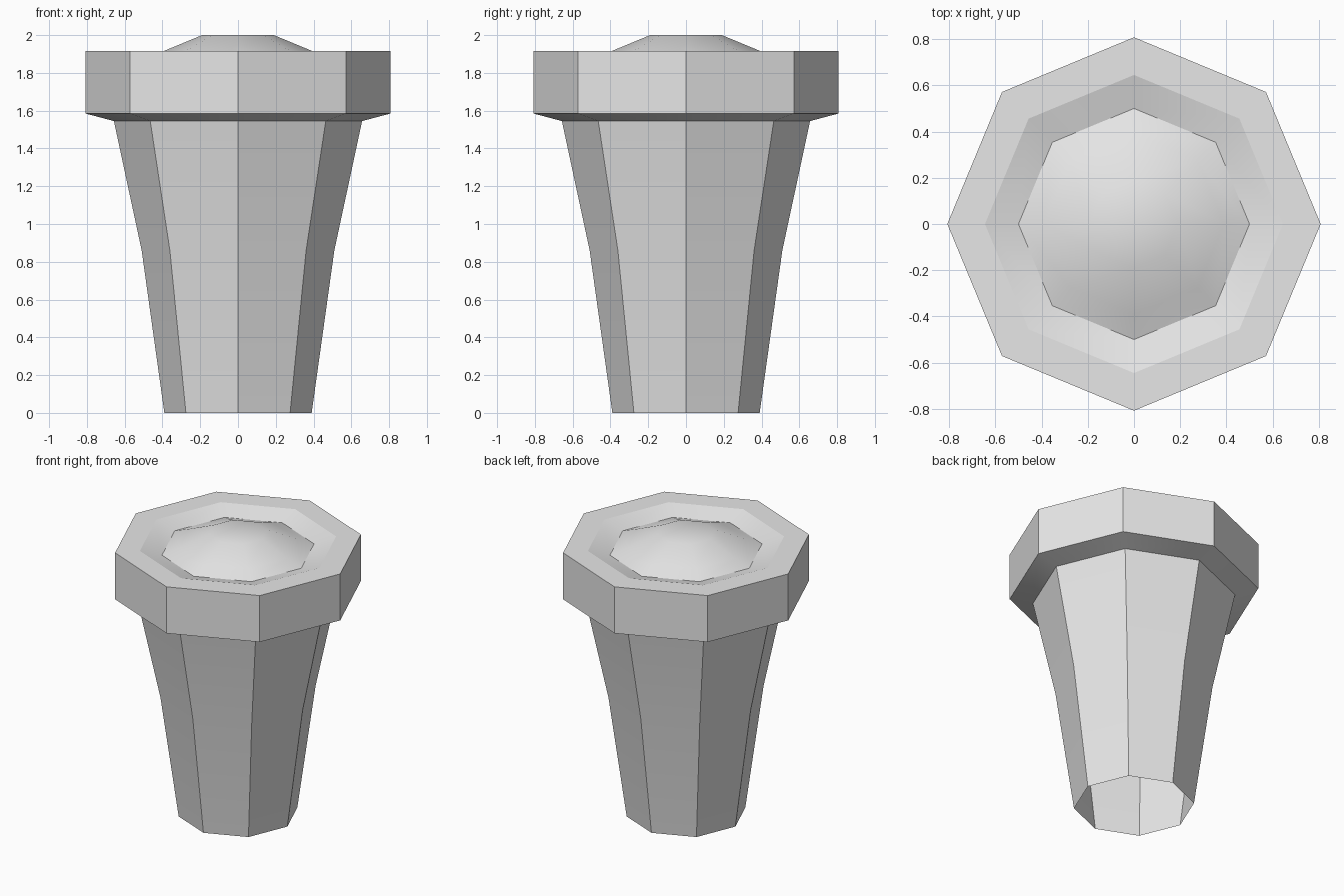
import bpy
import bmesh
from math import cos, sin, radians, tau

SIDES = 8

cube = bpy.data.objects.get("Cube")
if cube:
    bpy.data.objects.remove(cube, do_unlink=True)

grey = bpy.data.materials.new("plain_grey")
grey.use_nodes = True
colour = (0.8, 0.8, 0.8, 1.0)
grey.diffuse_color = colour
grey.node_tree.nodes["Principled BSDF"].inputs["Base Color"].default_value = colour


def turned_part(name, profile, capped=False):
    """Sweep (radius, height) points, listed from outside/bottom up, into an octagonal shell."""
    bm = bmesh.new()
    rings = [[bm.verts.new((r * cos(tau * i / SIDES), r * sin(tau * i / SIDES), z))
              for i in range(SIDES)] for r, z in profile]
    for low, high in zip(rings, rings[1:]):
        for i in range(SIDES):
            j = (i + 1) % SIDES
            bm.faces.new((low[i], low[j], high[j], high[i]))
    if capped:
        # Fan the cap around a centre point
        centre = bm.verts.new((0, 0, profile[-1][1]))
        for i in range(SIDES):
            bm.faces.new((rings[-1][i], rings[-1][(i + 1) % SIDES], centre))
    mesh = bpy.data.meshes.new(name)
    bm.to_mesh(mesh)
    bm.free()
    mesh.materials.append(grey)
    obj = bpy.data.objects.new(name, mesh)
    bpy.context.collection.objects.link(obj)
    bpy.ops.object.select_all(action='DESELECT')
    obj.select_set(True)
    bpy.context.view_layer.objects.active = obj
    bpy.ops.object.shade_smooth_by_angle(angle=radians(35))
    return obj


# Tapered hollow shaft, open at the bottom
turned_part("shaft", [(0.39, 0), (0.51, 0.86), (0.657, 1.545)])

# Collar: sloped underside, upright band and flat rim
turned_part("collar", [(0.657, 1.545), (0.808, 1.585), (0.808, 1.917), (0.645, 1.917)])

# Shallow moat rising to a low flat-topped mound
turned_part("mound", [(0.645, 1.917), (0.5, 1.875), (0.39, 1.917), (0.19, 2.0)], capped=True)
